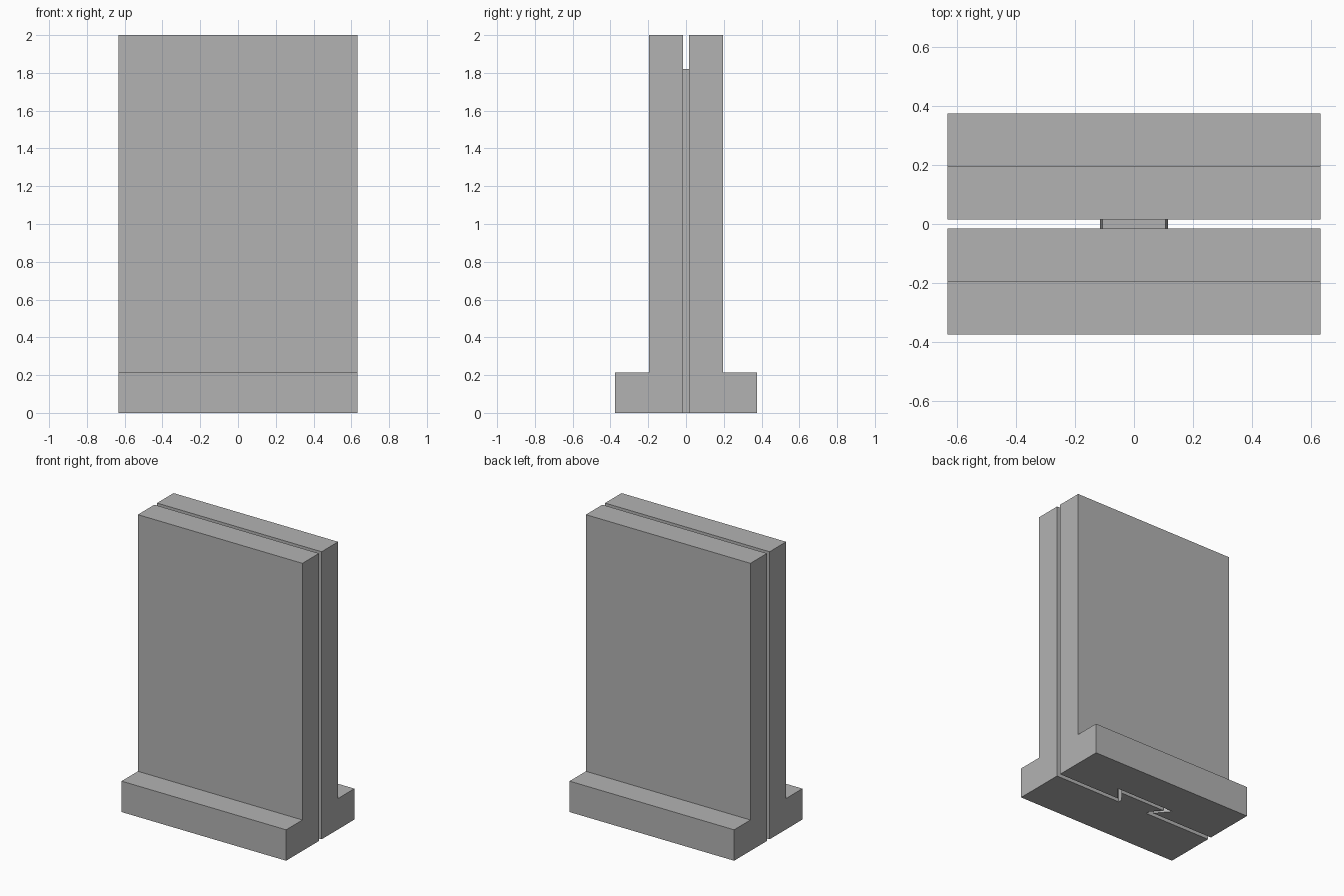
import bpy, bmesh

if "Cube" in bpy.data.objects:
    bpy.data.objects.remove(bpy.data.objects["Cube"])

HALF_X = 0.633     # half width of the stand
GAP = 0.015        # half of the slot between the two halves
WALL = 0.196       # outer face of the upright
FOOT = 0.375       # outer face of the foot
FOOT_H = 0.215
TOP = 2.0

grey = bpy.data.materials.new("grey")
grey.diffuse_color = (0.45, 0.45, 0.45, 1)
grey.use_nodes = True
grey.node_tree.nodes["Principled BSDF"].inputs["Base Color"].default_value = grey.diffuse_color


def loft(name, ring_a, ring_b):
    """Solid between two matching rings of points."""
    bm = bmesh.new()
    a = [bm.verts.new(p) for p in ring_a]
    b = [bm.verts.new(p) for p in ring_b]
    bm.faces.new(a)
    bm.faces.new(b)
    for i in range(len(a)):
        j = (i + 1) % len(a)
        bm.faces.new((a[i], a[j], b[j], b[i]))
    bmesh.ops.recalc_face_normals(bm, faces=bm.faces)
    mesh = bpy.data.meshes.new(name)
    bm.to_mesh(mesh)
    bm.free()
    mesh.materials.append(grey)
    obj = bpy.data.objects.new(name, mesh)
    bpy.context.collection.objects.link(obj)
    return obj


def half(name, side):
    """L-shaped half: upright wall with a foot on the outside."""
    profile = [(GAP, 0), (FOOT, 0), (FOOT, FOOT_H), (WALL, FOOT_H), (WALL, TOP), (GAP, TOP)]
    return loft(name, *[[(x, side * y, z) for y, z in profile] for x in (-HALF_X, HALF_X)])


def dovetail(name, profile, z0, z1, taper):
    """Upright dovetail bar, slightly narrower at its top."""
    def ring(z, inset):
        right = [(x - inset, y, z) for x, y in profile]
        return right + [(-x, y, z) for x, y, z in reversed(right)]
    return loft(name, ring(z0, 0), ring(z1, taper))


def combine(target, tool, operation):
    mod = target.modifiers.new(operation.lower(), 'BOOLEAN')
    mod.operation = operation
    mod.solver = 'EXACT'
    mod.object = tool
    bpy.context.view_layer.objects.active = target
    bpy.ops.object.modifier_apply(modifier=mod.name)
    bpy.data.objects.remove(tool)


# Front half with the sliding tongue
front = half("front_half", -1)
tongue = dovetail("tongue", [(0.116, -0.06), (0.116, GAP), (0.176, 0.084)], 0, 1.82, 0.009)
combine(front, tongue, 'UNION')

# Back half with the matching blind groove
back = half("back_half", 1)
groove = dovetail("groove_cutter", [(0.147, -0.01), (0.147, GAP), (0.23, 0.112)], -0.05, 1.85, 0.009)
combine(back, groove, 'DIFFERENCE')
